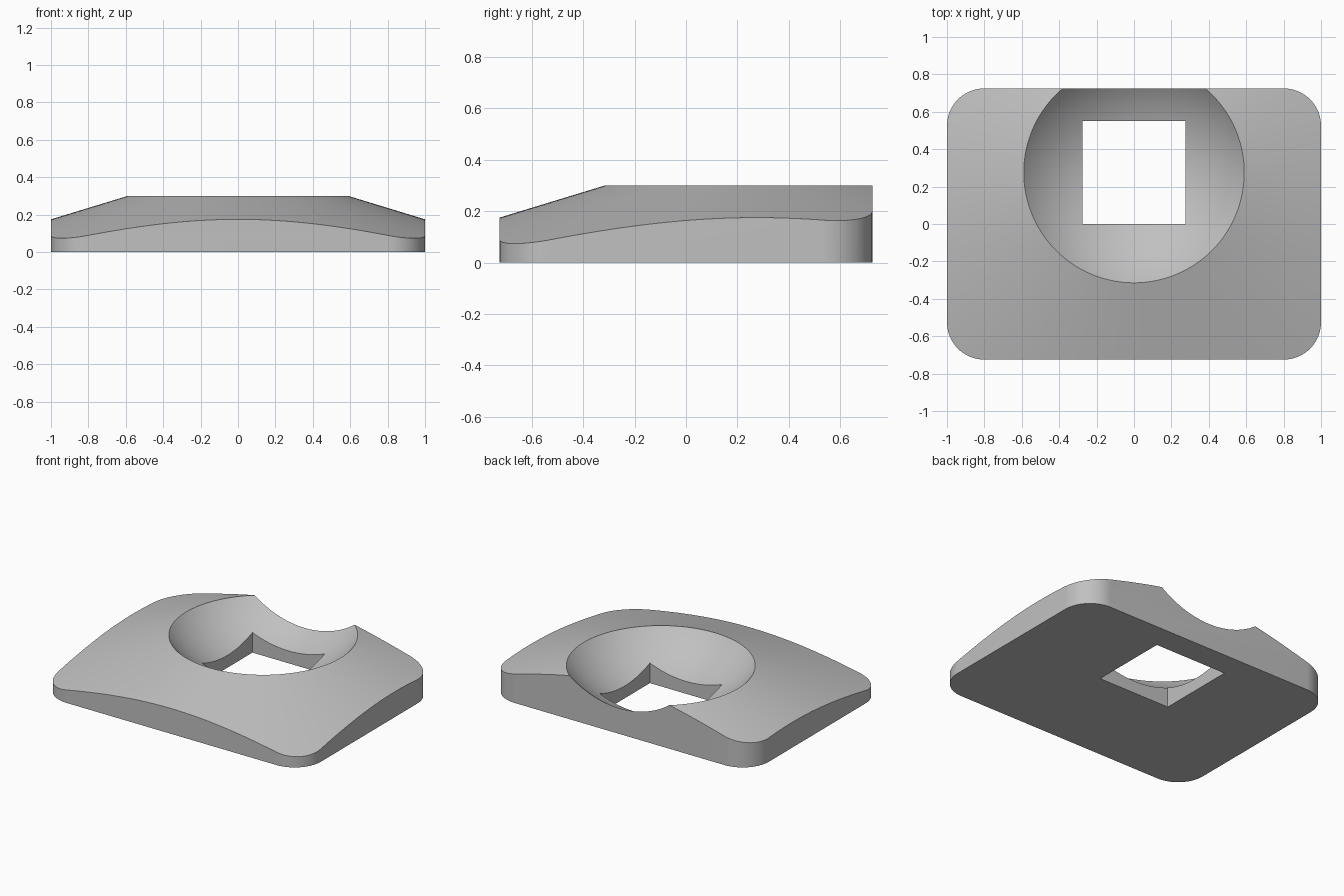
import bpy, bmesh, math

if "Cube" in bpy.data.objects:
    bpy.data.objects.remove(bpy.data.objects["Cube"])

CY = 0.275          # y of the bowl axis
SLOPE = 0.305       # fall of the conical top per unit radius
RIM_R, RIM_Z = 0.59, 0.30
BALL_Z, BALL_R = 0.826, 0.79


def finish(name, bm):
    bmesh.ops.recalc_face_normals(bm, faces=bm.faces)
    mesh = bpy.data.meshes.new(name)
    bm.to_mesh(mesh)
    bm.free()
    ob = bpy.data.objects.new(name, mesh)
    bpy.context.collection.objects.link(ob)
    return ob


def rounded_plate(name, hx, hy, r, height, steps=20):
    bm = bmesh.new()
    verts = []
    for k, (sx, sy) in enumerate([(1, 1), (-1, 1), (-1, -1), (1, -1)]):
        for i in range(steps + 1):
            a = math.pi / 2 * (k + i / steps)
            verts.append(bm.verts.new((sx * (hx - r) + r * math.cos(a),
                                       sy * (hy - r) + r * math.sin(a), 0)))
    face = bm.faces.new(verts)
    out = bmesh.ops.extrude_face_region(bm, geom=[face])
    for v in out["geom"]:
        if isinstance(v, bmesh.types.BMVert):
            v.co.z = height
    return finish(name, bm)


def cone(name, z0, z1):
    bm = bmesh.new()
    r = [RIM_R + (RIM_Z - z) / SLOPE for z in (z0, z1)]
    bmesh.ops.create_cone(bm, cap_ends=True, segments=192, radius1=r[0],
                          radius2=r[1], depth=z1 - z0)
    bmesh.ops.translate(bm, verts=bm.verts, vec=(0, CY, (z0 + z1) / 2))
    return finish(name, bm)


def ball(name):
    bm = bmesh.new()
    bmesh.ops.create_uvsphere(bm, u_segments=128, v_segments=96, radius=BALL_R)
    bmesh.ops.translate(bm, verts=bm.verts, vec=(0, CY, BALL_Z))
    return finish(name, bm)


def block(name, size):
    bm = bmesh.new()
    bmesh.ops.create_cube(bm, size=size)
    bmesh.ops.translate(bm, verts=bm.verts, vec=(0, CY, 0.1))
    return finish(name, bm)


# Rounded plate trimmed by a shallow cone, then bowl and square hole cut out
plate = rounded_plate("plate", 1.0, 0.725, 0.2, 0.6)
steps = [(cone("cone_trim", -0.5, 0.36), 'INTERSECT'),
         (ball("bowl_cutter"), 'DIFFERENCE'),
         (block("square_cutter", 0.55), 'DIFFERENCE')]
for cutter, op in steps:
    mod = plate.modifiers.new(cutter.name, 'BOOLEAN')
    mod.operation = op
    mod.solver = 'EXACT'
    mod.object = cutter
bpy.context.view_layer.objects.active = plate
plate.select_set(True)
for cutter, op in steps:
    bpy.ops.object.modifier_apply(modifier=cutter.name)
    bpy.data.objects.remove(cutter)

# Single grey finish
grey = bpy.data.materials.new("grey")
grey.diffuse_color = (0.53, 0.53, 0.53, 1)
grey.use_nodes = True
grey.node_tree.nodes["Principled BSDF"].inputs["Base Color"].default_value = grey.diffuse_color
plate.data.materials.clear()
plate.data.materials.append(grey)
bpy.ops.object.shade_smooth_by_angle(angle=math.radians(30))
